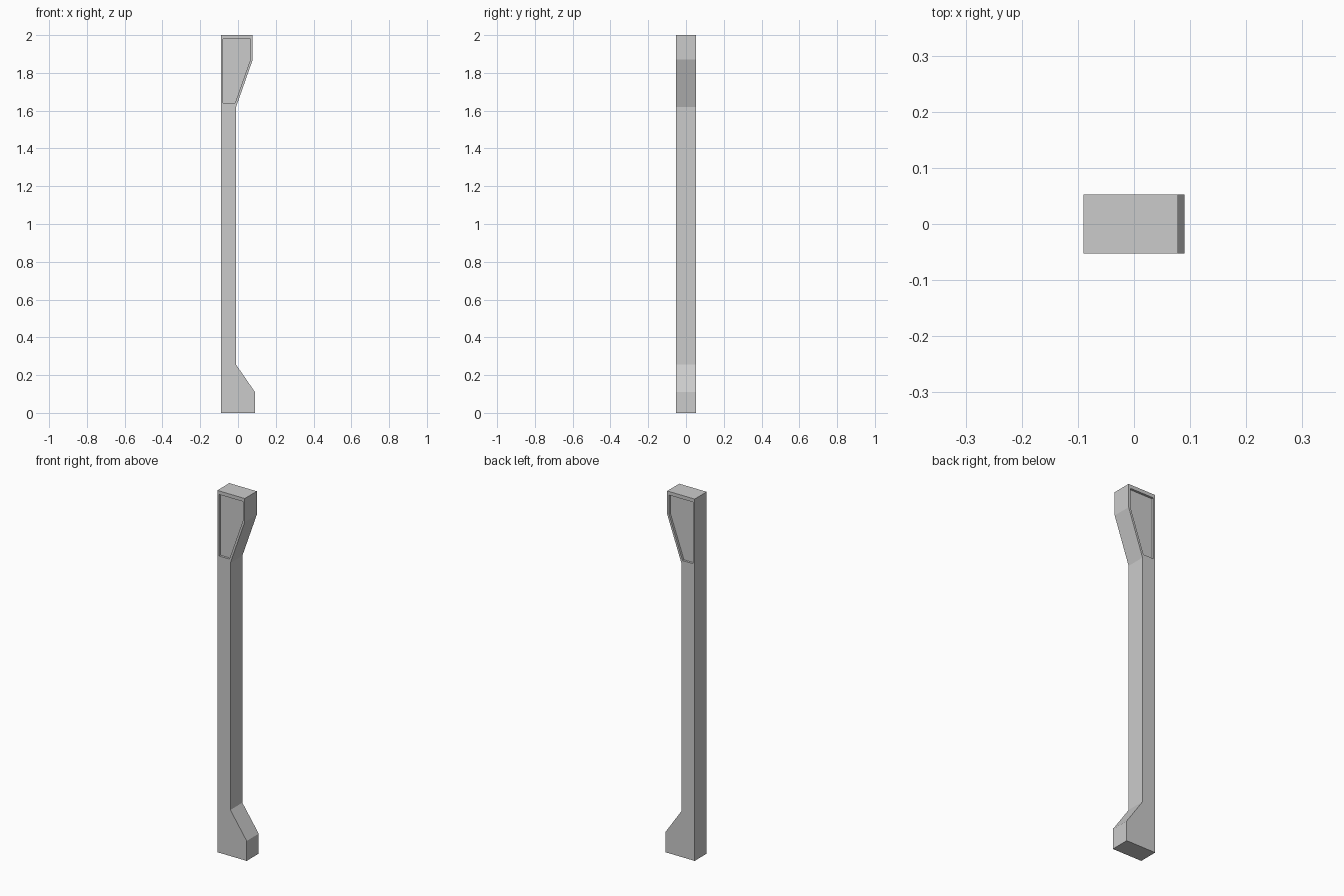
import bpy, bmesh

if "Cube" in bpy.data.objects:
    bpy.data.objects.remove(bpy.data.objects["Cube"])

HALF_DEPTH = 0.0525
RECESS = 0.012


def prism(name, profile, y0, y1):
    """Extrude an x/z outline from y0 to y1."""
    bm = bmesh.new()
    face = bm.faces.new([bm.verts.new((x, y0, z)) for x, z in profile])
    ext = bmesh.ops.extrude_face_region(bm, geom=[face])
    verts = [v for v in ext["geom"] if isinstance(v, bmesh.types.BMVert)]
    bmesh.ops.translate(bm, verts=verts, vec=(0, y1 - y0, 0))
    bmesh.ops.recalc_face_normals(bm, faces=bm.faces)
    mesh = bpy.data.meshes.new(name)
    bm.to_mesh(mesh)
    bm.free()
    obj = bpy.data.objects.new(name, mesh)
    bpy.context.collection.objects.link(obj)
    return obj


# Post: wide foot, slim shaft and flared head in one outline
post = prism("post", [
    (-0.09, 0), (0.09, 0), (0.09, 0.11), (-0.01, 0.255),
    (-0.01, 1.62), (0.078, 1.87), (0.078, 2), (-0.09, 2),
], -HALF_DEPTH, HALF_DEPTH)

# Recessed head panels, front and back
panel = [(-0.08, 1.64), (-0.016, 1.64), (0.066, 1.872), (0.066, 1.98), (-0.08, 1.98)]
for side, label in ((-1, "front"), (1, "back")):
    cutter = prism(label + "_panel_cutter", panel,
                   side * (HALF_DEPTH - RECESS), side * (HALF_DEPTH + 0.05))
    cutter.hide_render = True
    cutter.display_type = 'WIRE'
    cut = post.modifiers.new(label + "_panel", 'BOOLEAN')
    cut.operation = 'DIFFERENCE'
    cut.solver = 'EXACT'
    cut.object = cutter
